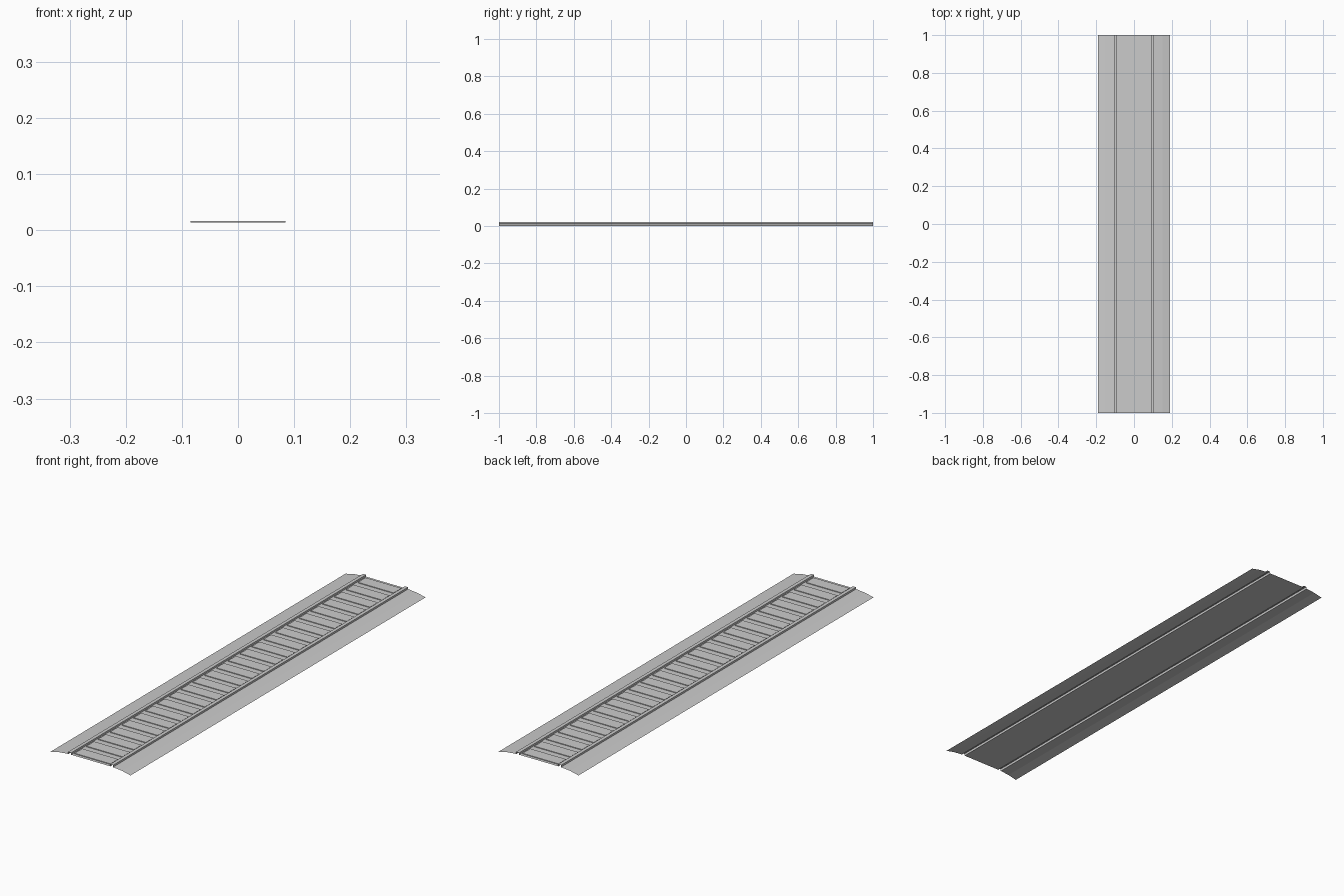
import bpy

if "Cube" in bpy.data.objects:
    bpy.data.objects.remove(bpy.data.objects["Cube"])

RAIL_IN, RAIL_OUT = 0.092, 0.107
BED_Z, RAIL_Z = 0.0135, 0.0215


def make_object(name, verts, faces):
    mesh = bpy.data.meshes.new(name)
    mesh.from_pydata(verts, [], faces)
    mesh.update()
    ob = bpy.data.objects.new(name, mesh)
    bpy.context.collection.objects.link(ob)
    return ob


def strip(name, profile):
    """Open sheet: an (x, z) profile listed left to right, swept along y."""
    n = len(profile)
    verts = [(x, y, z) for y in (-1, 1) for x, z in profile]
    faces = [(i, i + 1, n + i + 1, n + i) for i in range(n - 1)]
    return make_object(name, verts, faces)


def mirrored(profile):
    return [(-x, z) for x, z in reversed(profile)]


# Sloping ballast shoulders and open-ended rails, one per side
shoulder = [(RAIL_OUT, BED_Z), (0.15, 0.009), (0.19, 0.0)]
rail = [(RAIL_IN, 0.0115), (RAIL_IN, RAIL_Z), (RAIL_OUT, RAIL_Z), (RAIL_OUT, 0.0115)]
for side, fix in (("right", list), ("left", mirrored)):
    strip("ballast_shoulder_" + side, fix(shoulder))
    strip("rail_" + side, fix(rail))

# Flat ballast between the rails
strip("ballast_middle", [(-RAIL_IN, BED_Z), (RAIL_IN, BED_Z)])

# Low sleepers, without hidden undersides
COUNT, HALF_X, HALF_Y, TOP = 25, 0.085, 0.026, 0.0165
pitch = 2 / COUNT
verts, faces = [], []
for k in range(COUNT):
    y = -1 + pitch * (k + 0.5)
    b = len(verts)
    for z in (BED_Z, TOP):
        verts += [(sx * HALF_X, y + sy * HALF_Y, z)
                  for sx, sy in ((-1, -1), (1, -1), (1, 1), (-1, 1))]
    faces.append((b + 4, b + 5, b + 6, b + 7))
    for i in range(4):
        j = (i + 1) % 4
        faces.append((b + i, b + j, b + 4 + j, b + 4 + i))
make_object("sleepers", verts, faces)
